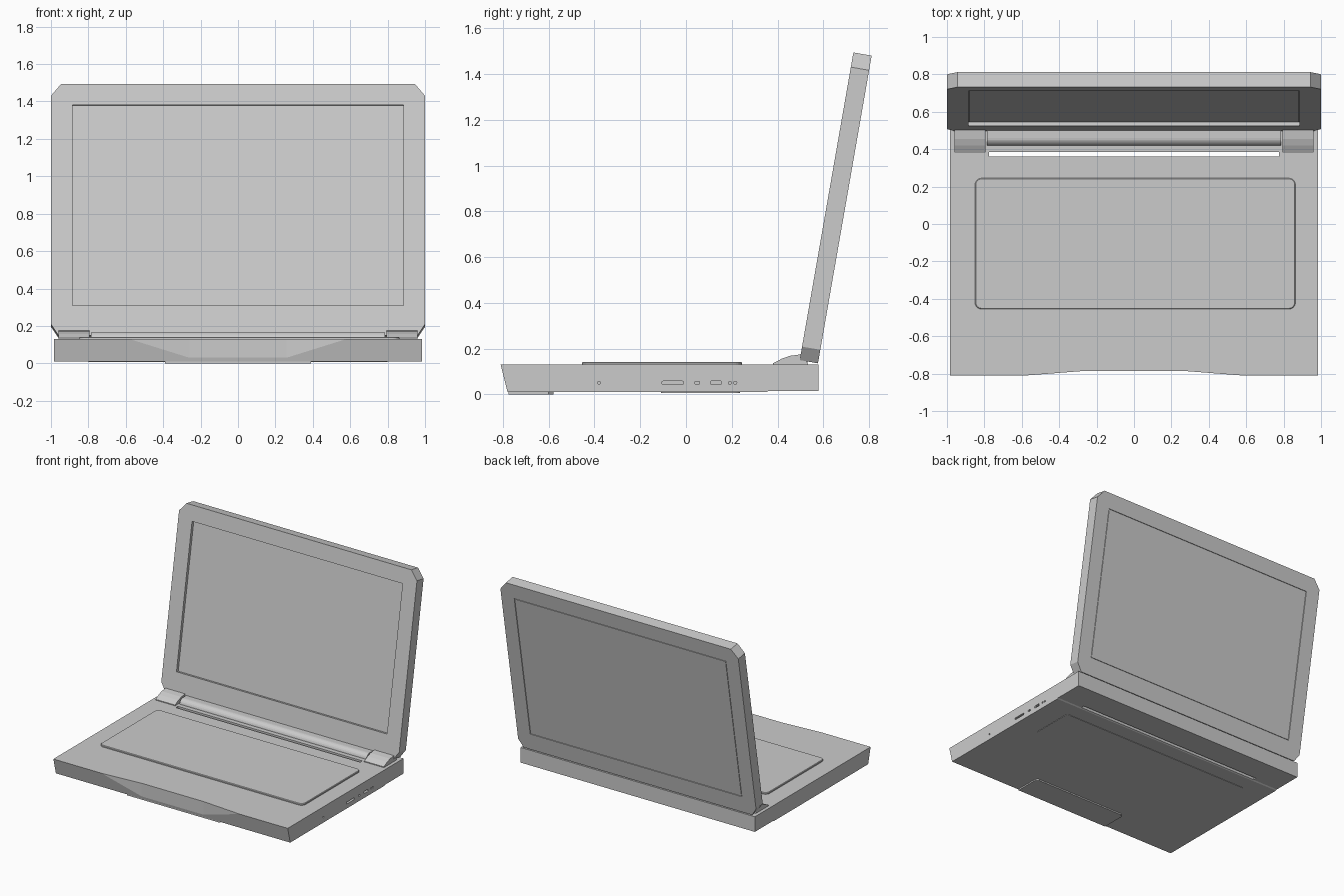
import bpy, bmesh, math
from mathutils import Matrix, Vector

if "Cube" in bpy.data.objects:
    bpy.data.objects.remove(bpy.data.objects["Cube"])

ID = Matrix.Identity(4)


def prism(name, pts, axis, a, b, matrix=ID):
    """Extrude a 2D outline along an axis: X uses (y,z), Y uses (x,z), Z uses (x,y)."""
    def place(p, t):
        return {'X': (t, p[0], p[1]), 'Y': (p[0], t, p[1]), 'Z': (p[0], p[1], t)}[axis]
    bm = bmesh.new()
    lo = [bm.verts.new(place(p, a)) for p in pts]
    hi = [bm.verts.new(place(p, b)) for p in pts]
    n = len(pts)
    bm.faces.new(lo)
    bm.faces.new(hi)
    for i in range(n):
        bm.faces.new((lo[i], lo[(i + 1) % n], hi[(i + 1) % n], hi[i]))
    bmesh.ops.recalc_face_normals(bm, faces=bm.faces)
    me = bpy.data.meshes.new(name)
    bm.to_mesh(me)
    bm.free()
    ob = bpy.data.objects.new(name, me)
    bpy.context.collection.objects.link(ob)
    ob.matrix_world = matrix
    return ob


def rounded(x0, x1, y0, y1, r, seg=6):
    """Rounded rectangle outline."""
    pts = []
    for k, (cx, cy) in enumerate([(x1 - r, y1 - r), (x0 + r, y1 - r), (x0 + r, y0 + r), (x1 - r, y0 + r)]):
        for i in range(seg + 1):
            a = math.pi / 2 * (k + i / seg)
            pts.append((cx + r * math.cos(a), cy + r * math.sin(a)))
    return pts


def rect(x0, x1, y0, y1):
    return [(x0, y0), (x1, y0), (x1, y1), (x0, y1)]


def cut(ob, *cutters):
    """Subtract cutters from an object and remove them."""
    bpy.context.view_layer.update()
    for c in cutters:
        c.hide_render = True
        m = ob.modifiers.new("cut", 'BOOLEAN')
        m.operation, m.solver, m.object = 'DIFFERENCE', 'EXACT', c
        bpy.context.view_layer.objects.active = ob
        bpy.ops.object.modifier_apply(modifier=m.name)
        bpy.data.objects.remove(c)


# Base with slanted front edge
base = prism("base", [(-0.81, 0.13), (-0.78, 0.01), (0.35, 0.01), (0.36, 0.015), (0.58, 0.015), (0.58, 0.13)],
             'X', -0.985, 0.985)
# Front finger recess and through slot behind the keyboard
cut(base,
    prism("front_cut", [(-0.58, -0.81), (-0.26, -0.785), (0.26, -0.785), (0.58, -0.81), (0.58, -0.9), (-0.58, -0.9)],
          'Z', -0.05, 0.2),
    prism("slot_cut", rect(-0.775, 0.775, 0.36, 0.385), 'Z', -0.05, 0.2))
# Ports on the right side
ports = [(-0.386, -0.374, 0.045, 0.057), (-0.105, -0.01, 0.044, 0.058), (0.037, 0.06, 0.045, 0.057),
         (0.107, 0.155, 0.043, 0.06), (0.185, 0.198, 0.045, 0.057), (0.207, 0.222, 0.045, 0.057)]
for y0, y1, z0, z1 in ports:
    cut(base, prism("port_cut", rounded(y0, y1, z0, z1, 0.0055, 3), 'X', 0.965, 1.05))

# Keyboard panel, raised on the deck
key = prism("keyboard_panel", rounded(-0.85, 0.863, -0.455, 0.245, 0.035), 'Z', 0.125, 0.142)
bev = key.modifiers.new("edge", 'BEVEL')
bev.width, bev.segments, bev.limit_method, bev.angle_limit = 0.004, 1, 'ANGLE', math.radians(60)

# Underside plates
prism("front_bottom_plate", [(-0.39, -0.6), (-0.37, -0.58), (0.37, -0.58), (0.39, -0.6), (0.39, -0.775), (-0.39, -0.775)],
      'Z', 0.0, 0.02)
prism("bottom_panel", rounded(-0.8, 0.8, -0.11, 0.235, 0.03), 'Z', 0.007, 0.02)

# Hinge blocks
for side, s in (("left", -1), ("right", 1)):
    x0, x1 = sorted((0.795 * s, 0.96 * s))
    prism("hinge_block_" + side,
          [(0.38, 0.12), (0.38, 0.136), (0.42, 0.157), (0.455, 0.169), (0.51, 0.176), (0.54, 0.12)],
          'X', x0, x1)

# Rounded hinge bar between the blocks
bar = [(0.46 + 0.04 * math.cos(a), 0.128 + 0.038 * math.sin(a))
       for a in [math.pi * i / 12 for i in range(6, 13)]]
prism("hinge_bar", bar + [(0.42, 0.12), (0.53, 0.12), (0.53, 0.166)], 'X', -0.785, 0.785)

# Lid, leaning back
T = 0.081
tilt = Matrix.Translation((0, 0.497, 0.15)) @ Matrix.Rotation(-math.radians(9.9), 4, 'X')
half = [(0.96, 0.0), (1.0, 0.06), (1.0, 1.3), (0.945, 1.365)]
lid = prism("lid", half + [(-x, z) for x, z in reversed(half)], 'Y', 0, T, tilt)
screen_rect = (-0.885, 0.885, 0.162, 1.25)
back_rect = (-0.89, 0.89, 0.13, 1.25)
cut(lid,
    prism("screen_cut", rect(*screen_rect), 'Y', -0.1, 0.022, tilt),
    prism("back_cut", rect(*back_rect), 'Y', T - 0.006, 0.2, tilt))
# Screen and lid back panel with a thin seam around each
for name, r, y0, y1 in (("screen", screen_rect, 0.019, 0.03), ("lid_back_panel", back_rect, T - 0.01, T - 0.0005)):
    g = 0.004
    prism(name, rect(r[0] + g, r[1] - g, r[2] + g, r[3] - g), 'Y', y0, y1, tilt)
